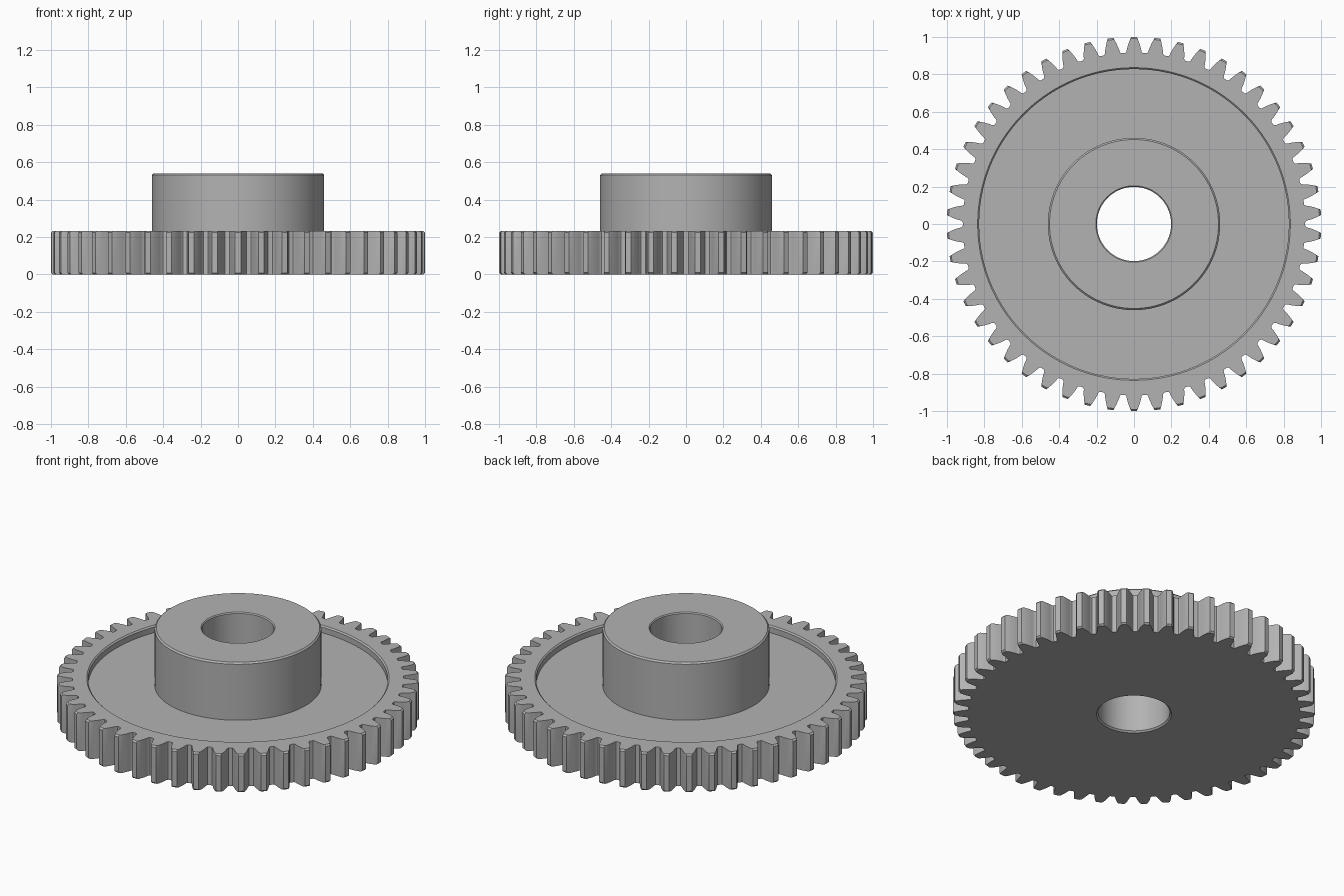
import bpy
import bmesh
import math

if "Cube" in bpy.data.objects:
    bpy.data.objects.remove(bpy.data.objects["Cube"])

TEETH = 50
TIP, PITCH, ROOT = 1.0, 0.9615, 0.914
BASE = PITCH * math.cos(math.radians(20))

steel = bpy.data.materials.new("grey steel")
steel.diffuse_color = (0.45, 0.45, 0.45, 1)
steel.use_nodes = True
steel.node_tree.nodes["Principled BSDF"].inputs["Base Color"].default_value = steel.diffuse_color


def inv(a):
    return math.tan(a) - a


def half_angle(r):
    """Half the angular width of an involute tooth at radius r."""
    return math.pi / (2 * TEETH) + inv(math.radians(20)) - inv(math.acos(BASE / r))


# One tooth outline: (angle, radius), mirrored about its centre line
flank = [(half_angle(r), r) for r in (TIP, 0.985, 0.968, 0.95, 0.935)]
fillet = [(half_angle(0.922), 0.922), (half_angle(0.922) + 0.006, ROOT + 0.001)]
side = flank + fillet
tooth = [(-a, r) for a, r in reversed(side)] + [(0, TIP)] + side + [(math.pi / TEETH, ROOT)]

# Whole outline, first tooth pointing to +y
outline = [(math.pi / 2 + 2 * math.pi * i / TEETH + a, r)
           for i in range(TEETH) for a, r in tooth]


def circle(radius, z):
    return [(radius * math.cos(a), radius * math.sin(a), z) for a, _ in outline]


def toothed(limit, z):
    return [(min(r, limit) * math.cos(a), min(r, limit) * math.sin(a), z) for a, r in outline]


def make_part(name, rings):
    """Bridge a series of rings, listed with the outside on the right, into one skin."""
    bm = bmesh.new()
    loops = [[bm.verts.new(p) for p in ring] for ring in rings]
    n = len(outline)
    for low, high in zip(loops, loops[1:]):
        for i in range(n):
            j = (i + 1) % n
            bm.faces.new((low[i], low[j], high[j], high[i]))
    mesh = bpy.data.meshes.new(name)
    bm.to_mesh(mesh)
    bm.free()
    mesh.materials.append(steel)
    obj = bpy.data.objects.new(name, mesh)
    bpy.context.collection.objects.link(obj)
    bpy.ops.object.select_all(action='DESELECT')
    obj.select_set(True)
    bpy.context.view_layer.objects.active = obj
    bpy.ops.object.shade_smooth_by_angle(angle=math.radians(28))
    return obj


BORE, HUB, WEB_Z, RIM_Z, TOP_Z = 0.198, 0.46, 0.19, 0.232, 0.54
C = 0.009  # edge chamfer

# Toothed wheel: bore, flat underside, teeth, raised rim and recessed web
make_part("gear_wheel", [
    circle(BORE, WEB_Z),
    circle(BORE, C),
    circle(BORE + C, 0),
    toothed(TIP - C, 0),
    toothed(TIP, C),
    toothed(TIP, RIM_Z - C),
    toothed(TIP - C, RIM_Z),
    circle(0.835, RIM_Z),
    circle(0.827, RIM_Z - 0.008),
    circle(0.827, WEB_Z),
    circle(HUB, WEB_Z),
])

# Hub: chamfered boss with the bore running through it
make_part("hub", [
    circle(HUB, WEB_Z),
    circle(HUB, TOP_Z - C),
    circle(HUB - C, TOP_Z),
    circle(BORE + 0.006, TOP_Z),
    circle(BORE, TOP_Z - 0.006),
    circle(BORE, WEB_Z),
])
